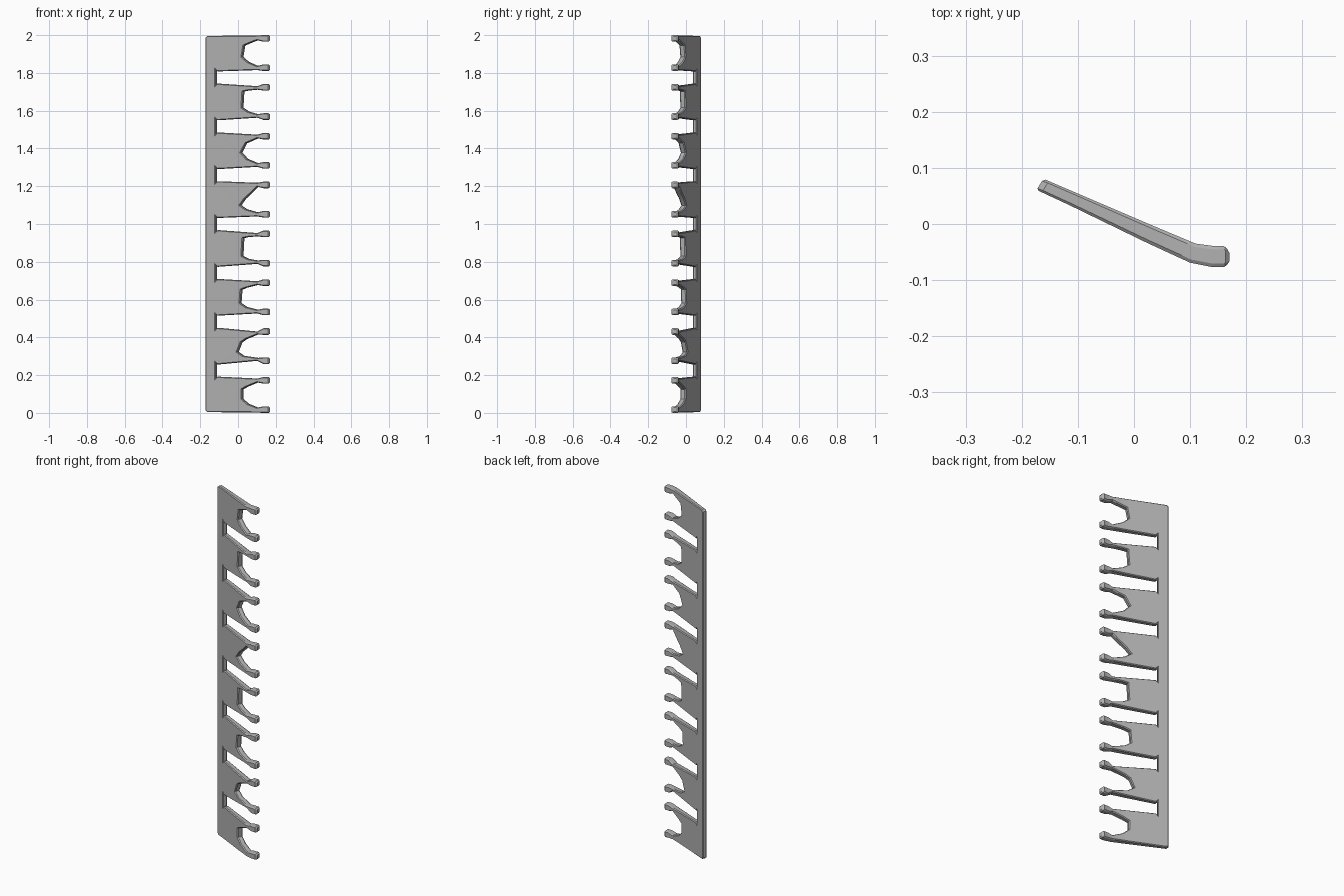
import bpy
import bmesh
import math

cube = bpy.data.objects.get("Cube")
if cube:
    bpy.data.objects.remove(cube, do_unlink=True)

grey = bpy.data.materials.new("plain_grey")
grey.use_nodes = True
grey.diffuse_color = (0.44, 0.44, 0.44, 1)
grey.node_tree.nodes["Principled BSDF"].inputs["Base Color"].default_value = (0.44, 0.44, 0.44, 1)

PITCH, TOP_CENTRE, HALF = 0.2586, 1.905, 0.095
FLAT = 0.012  # half thickness before bending

# Bent cross-section: x, middle y, half-thickness offset in x and y
SECTION = [
    (-0.166, 0.070, 0.006, 0.010),
    (-0.110, 0.045, 0.006, 0.011),
    (0.030, -0.019, 0.006, 0.015),
    (0.105, -0.052, 0.005, 0.017),
    (0.140, -0.058, 0.0, 0.019),
    (0.160, -0.058, 0.0, 0.019),
    (0.170, -0.059, 0.0, 0.011),
]

# Notch of each tooth: upper x, upper z, lower x, lower z, neck dip
NOTCHES = [
    (0.035, 0.040, 0.025, -0.02, 0.005),
    (0.030, 0.055, 0.025, -0.03, 0.012),
    (0.045, 0.040, 0.020, -0.01, 0.010),
    (0.040, 0.005, 0.015, -0.03, 0.006),
    (0.030, 0.055, 0.025, -0.04, 0.014),
    (0.020, 0.040, 0.015, -0.03, 0.010),
    (0.020, 0.020, 0.0, -0.03, 0.018),
    (0.025, 0.030, 0.025, -0.02, 0.008),
]


def prong(dip, at_end):
    """Upper prong from its root out to the knob and back into the notch."""
    root = [] if at_end else [(-0.114, 0.088), (-0.105, 0.097)]
    outer = 0.002 if at_end else dip
    return root + [
        (0.105, HALF - outer), (0.135, HALF), (0.163, HALF), (0.170, 0.088),
        (0.170, 0.067), (0.162, 0.060), (0.135, 0.060),
        (0.105, 0.071 - dip / 2),
    ]


def tooth_outline(index):
    ux, uz, lx, lz, dip = NOTCHES[index]
    upper = prong(dip, index == 0)
    lower = [(x, -z) for x, z in reversed(prong(dip, index == len(NOTCHES) - 1))]
    upper_curve = [(ux + 0.025, uz + 0.35 * (0.07 - uz)), (ux, uz)]
    lower_curve = [(lx, lz), (lx + 0.03, lz - 0.6 * (0.065 + lz))]
    centre = TOP_CENTRE - index * PITCH
    return [(x, z + centre) for x, z in upper + upper_curve + lower_curve + lower]


def bend(co):
    """Move a flat point onto the bent cross-section."""
    t = co.y / FLAT
    for a, b in zip(SECTION, SECTION[1:]):
        if co.x <= b[0] or b is SECTION[-1]:
            f = max(0, min(1, (co.x - a[0]) / (b[0] - a[0])))
            x, y, dx, dy = [p + (q - p) * f for p, q in zip(a, b)]
            co.x, co.y = co.x + dx * t, y + dy * t
            return


# Comb outline: long spine on one side, forked teeth on the other
outline = [(-0.168, 0.014), (-0.168, 1.986), (-0.158, 1.996)]
for i in range(len(NOTCHES)):
    outline += tooth_outline(i)
outline.append((-0.158, 0.004))

bm = bmesh.new()
face = bm.faces.new([bm.verts.new((x, -FLAT, z)) for x, z in outline])
extruded = bmesh.ops.extrude_face_region(bm, geom=[face])
for item in extruded["geom"]:
    if isinstance(item, bmesh.types.BMVert):
        item.co.y = FLAT
if not face.is_valid or len(bm.faces) < len(outline) + 2:
    bm.faces.new([v for v in bm.verts if v.co.y < 0][:len(outline)])
bmesh.ops.recalc_face_normals(bm, faces=bm.faces[:])

# Soften both rims, then fold the flat plate along its bend lines
rims = [e for e in bm.edges if abs(e.verts[0].co.y - e.verts[1].co.y) < FLAT / 2]
bmesh.ops.bevel(bm, geom=rims, offset=0.004, segments=1, profile=0.5,
                affect='EDGES', clamp_overlap=True)
bmesh.ops.triangulate(bm, faces=[f for f in bm.faces if len(f.verts) > 4])
for row in SECTION[1:-1]:
    bmesh.ops.bisect_plane(bm, geom=bm.verts[:] + bm.edges[:] + bm.faces[:],
                           dist=1e-5, plane_co=(row[0], 0, 0), plane_no=(1, 0, 0))
for v in bm.verts:
    bend(v.co)
bmesh.ops.recalc_face_normals(bm, faces=bm.faces[:])

mesh = bpy.data.meshes.new("forked_comb")
bm.to_mesh(mesh)
bm.free()
mesh.materials.append(grey)
comb = bpy.data.objects.new("forked_comb", mesh)
bpy.context.collection.objects.link(comb)

bpy.ops.object.select_all(action='DESELECT')
comb.select_set(True)
bpy.context.view_layer.objects.active = comb
bpy.ops.object.shade_smooth_by_angle(angle=math.radians(25))
